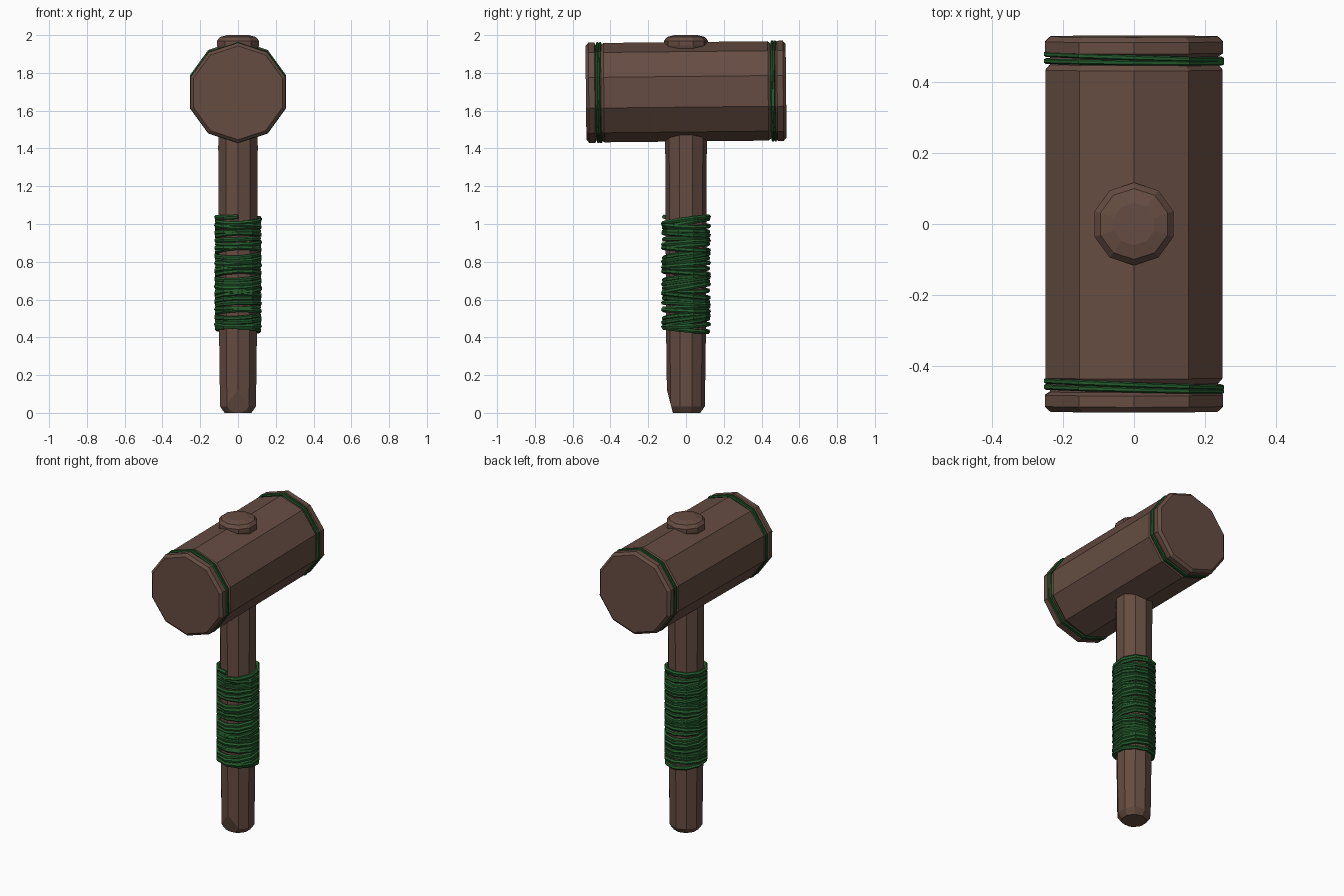
import bpy, bmesh, math, random
from mathutils import Matrix, Vector

if "Cube" in bpy.data.objects:
    bpy.data.objects.remove(bpy.data.objects["Cube"])

random.seed(4)
SIDES = 10


def material(name, rgb):
    m = bpy.data.materials.new(name)
    m.diffuse_color = (*rgb, 1)
    m.use_nodes = True
    m.node_tree.nodes["Principled BSDF"].inputs["Base Color"].default_value = m.diffuse_color
    return m


WOOD = material("wood", (0.13, 0.073, 0.054))
CORD = material("cord", (0.018, 0.105, 0.026))


def ring(radius, z):
    # decagon with a corner on -y
    return [Vector((radius * math.sin(2 * math.pi * i / SIDES),
                    -radius * math.cos(2 * math.pi * i / SIDES), z)) for i in range(SIDES)]


def lathe(name, profile, matrix=Matrix(), cut=None):
    bm = bmesh.new()
    loops = [[bm.verts.new(p) for p in ring(r, z)] for r, z in profile]
    for a, b in zip(loops, loops[1:]):
        for i in range(SIDES):
            j = (i + 1) % SIDES
            bm.faces.new((a[i], a[j], b[j], b[i]))
    bm.faces.new(loops[0][::-1])
    bm.faces.new(loops[-1])
    if cut:
        res = bmesh.ops.bisect_plane(bm, geom=bm.verts[:] + bm.edges[:] + bm.faces[:],
                                     plane_co=cut[0], plane_no=cut[1], clear_outer=True)
        edges = [e for e in res["geom_cut"] if isinstance(e, bmesh.types.BMEdge)]
        bmesh.ops.holes_fill(bm, edges=edges)
    bm.transform(matrix)
    bmesh.ops.recalc_face_normals(bm, faces=bm.faces[:])
    me = bpy.data.meshes.new(name)
    bm.to_mesh(me)
    bm.free()
    me.materials.append(WOOD)
    ob = bpy.data.objects.new(name, me)
    bpy.context.collection.objects.link(ob)
    return ob


def cord(name, strands, thickness, matrix=Matrix(), cyclic=True):
    cu = bpy.data.curves.new(name, "CURVE")
    cu.dimensions = "3D"
    cu.bevel_depth = thickness
    cu.bevel_resolution = 1
    cu.use_fill_caps = True
    for pts in strands:
        sp = cu.splines.new("POLY")
        sp.points.add(len(pts) - 1)
        for p, co in zip(sp.points, pts):
            p.co = (*(matrix @ co), 1)
        sp.use_cyclic_u = cyclic
        sp.use_smooth = False
    cu.materials.append(CORD)
    ob = bpy.data.objects.new(name, cu)
    bpy.context.collection.objects.link(ob)
    bpy.ops.object.select_all(action="DESELECT")
    ob.select_set(True)
    bpy.context.view_layer.objects.active = ob
    bpy.ops.object.convert(target="MESH")


# handle running through the head to a domed knob, chipped at the foot
lathe("handle", [(0.075, 0), (0.1, 0.035), (0.105, 0.4), (0.11, 1.4), (0.108, 1.92),
                 (0.117, 1.945), (0.117, 1.97), (0.1, 1.99), (0.06, 2.0)],
      cut=(Vector((0, -0.102, 0.125)), Vector((0, -0.1, -0.026))))

# barrel head lying along y, very slightly tilted, with a groove near each end
half = [(0.263, 0.435), (0.25, 0.45), (0.25, 0.474), (0.265, 0.483), (0.265, 0.515), (0.248, 0.53)]
profile = [(r, -z) for r, z in reversed(half)] + half
head_matrix = Matrix.Translation((0, 0, 1.7)) @ Matrix.Rotation(math.radians(-89.4), 4, "X")
lathe("head", profile, head_matrix)

# two cords in each head groove, slightly crooked
for name, y in (("front_band", -0.459), ("back_band", 0.465)):
    strands = []
    for off in (-0.007, 0.007):
        tilt = random.uniform(-0.012, 0.012)
        strands.append([p + Vector((0, 0, tilt * p.x / 0.26)) for p in ring(0.261, y + off)])
    cord(name, strands, 0.0075, head_matrix)

# grip: one long cord wound round the handle, each turn leaning differently
TURNS, Z0, Z1 = 30, 0.432, 1.04
path = []
base = ring(1, 0)
lean = [random.uniform(-0.022, 0.022) for _ in range(TURNS + 1)]
for k in range(TURNS * SIDES + 1):
    turn, i = divmod(k, SIDES)
    f = i / SIDES
    a = lean[turn] * (1 - f) + lean[min(turn + 1, TURNS)] * f
    d = base[i]
    z = Z0 + (Z1 - Z0) * k / (TURNS * SIDES) + a * d.y
    r = 0.116 + 0.004 * (turn % 2)
    path.append(Vector((d.x * r, d.y * r, z)))
cord("grip_wrap", [path], 0.0125, cyclic=False)
